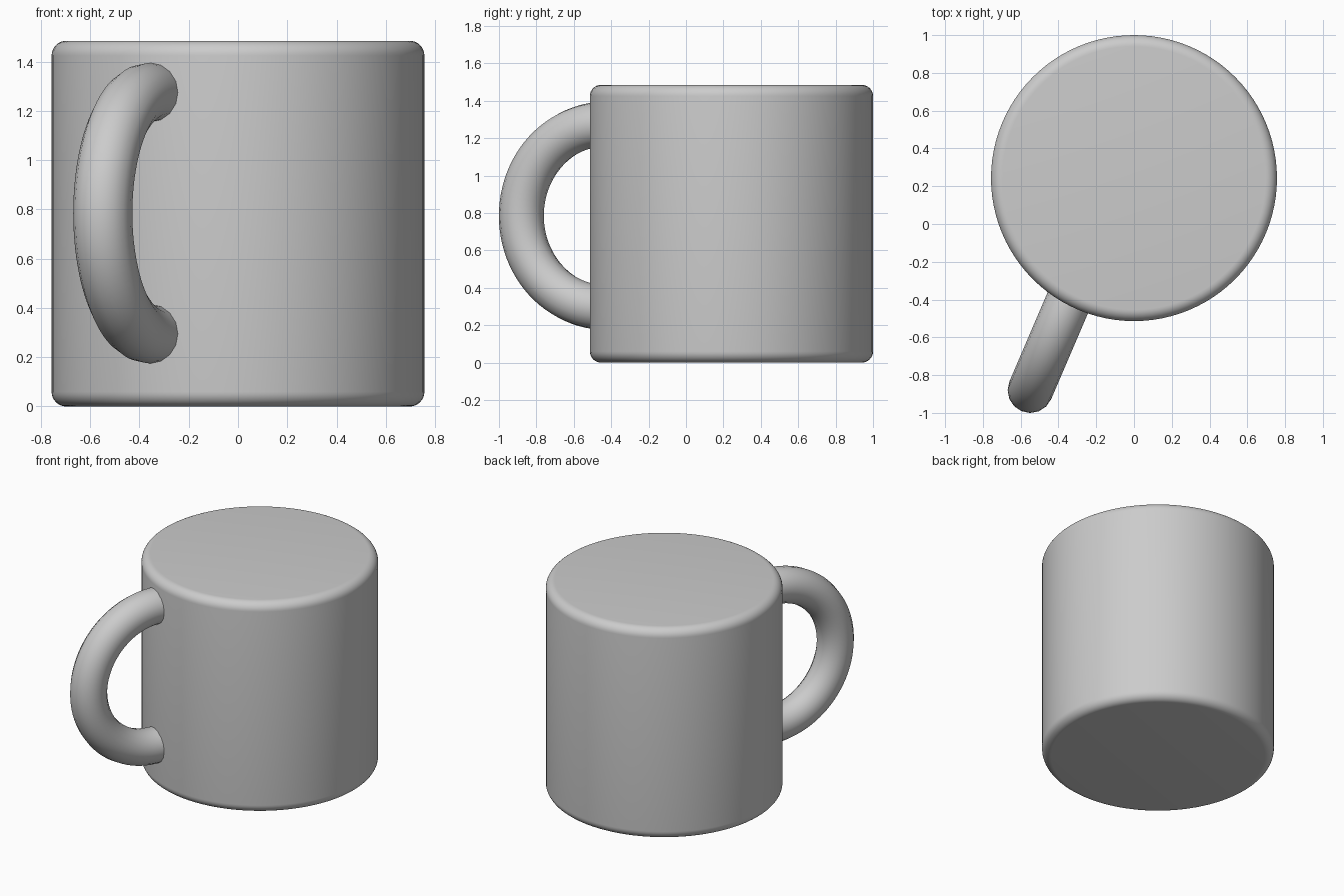
import bpy
from math import cos, sin, pi, radians

if "Cube" in bpy.data.objects:
    bpy.data.objects.remove(bpy.data.objects["Cube"])

# Clay grey material
grey = bpy.data.materials.new("light_grey")
grey.use_nodes = True
color = (0.6, 0.6, 0.6, 1)
grey.diffuse_color = color
grey.node_tree.nodes["Principled BSDF"].inputs["Base Color"].default_value = color

RADIUS, HEIGHT, BODY_Y = 0.757, 1.485, 0.243
MAJOR, TUBE, INSET = 0.49, 0.12, 0.2


def smooth(obj):
    bpy.ops.object.select_all(action='DESELECT')
    obj.select_set(True)
    bpy.context.view_layer.objects.active = obj
    bpy.ops.object.shade_smooth_by_angle(angle=radians(40))


# Solid body with rounded rims
bpy.ops.mesh.primitive_cylinder_add(
    vertices=96, radius=RADIUS, depth=HEIGHT, location=(0, BODY_Y, HEIGHT / 2))
body = bpy.context.object
body.name = "mug_body"
body.data.materials.append(grey)
bevel = body.modifiers.new("rounded_rims", 'BEVEL')
bevel.width = 0.06
bevel.segments = 8
bevel.limit_method = 'ANGLE'
bevel.angle_limit = radians(40)
bpy.ops.object.modifier_apply(modifier=bevel.name)
smooth(body)

# Handle: half ring whose straight ends run into the body
steps = 48
arc = [(MAJOR * sin(pi * i / steps), MAJOR * cos(pi * i / steps))
       for i in range(steps + 1)]
path = [(-INSET, MAJOR)] + arc + [(-INSET, -MAJOR)]

curve = bpy.data.curves.new("handle_path", 'CURVE')
curve.dimensions = '3D'
curve.bevel_depth = TUBE
curve.bevel_resolution = 6
curve.use_fill_caps = True
spline = curve.splines.new('POLY')
spline.points.add(len(path) - 1)
for point, (out, up) in zip(spline.points, path):
    point.co = (out, 0, up, 1)

handle = bpy.data.objects.new("mug_handle", curve)
bpy.context.collection.objects.link(handle)
handle.location = (-0.356, -0.43, 0.785)
handle.rotation_euler.z = radians(-90 - 23.2)
curve.materials.append(grey)
bpy.ops.object.select_all(action='DESELECT')
handle.select_set(True)
bpy.context.view_layer.objects.active = handle
bpy.ops.object.convert(target='MESH')
smooth(bpy.context.object)
